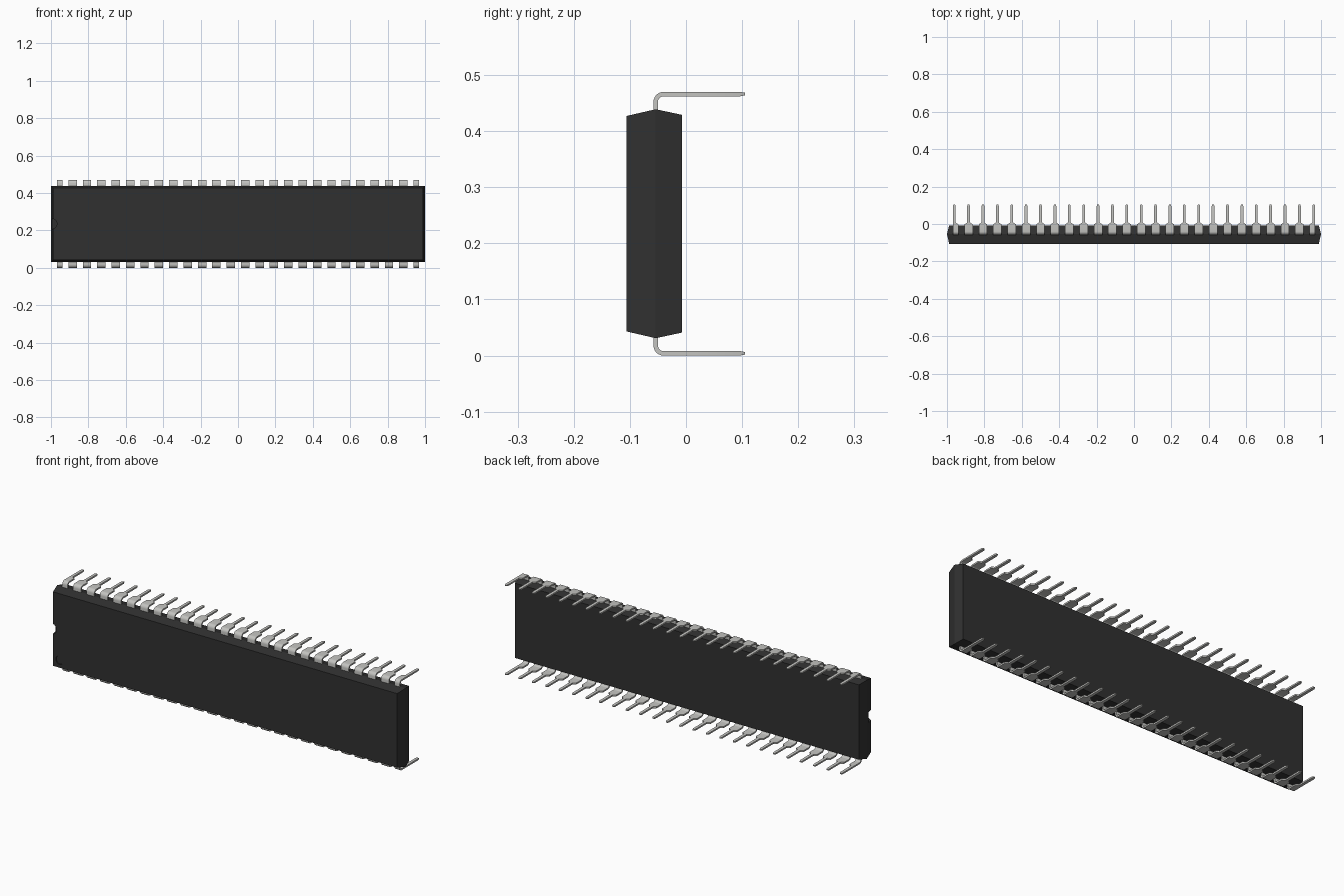
import bpy, bmesh, math

if "Cube" in bpy.data.objects:
    bpy.data.objects.remove(bpy.data.objects["Cube"], do_unlink=True)

MID_Z = 0.235          # centre height of the package
MID_Y = -0.054         # plane where the leads leave the body
PIN_COUNT, PITCH = 26, 0.0769


def make_material(name, color, metallic=0.0):
    mat = bpy.data.materials.new(name)
    mat.diffuse_color = color
    mat.use_nodes = True
    bsdf = next(n for n in mat.node_tree.nodes if n.type == 'BSDF_PRINCIPLED')
    bsdf.inputs["Base Color"].default_value = color
    bsdf.inputs["Metallic"].default_value = metallic
    return mat


def make_object(name, bm, mat):
    bmesh.ops.recalc_face_normals(bm, faces=bm.faces)
    mesh = bpy.data.meshes.new(name)
    bm.to_mesh(mesh)
    bm.free()
    mesh.materials.append(mat)
    obj = bpy.data.objects.new(name, mesh)
    bpy.context.collection.objects.link(obj)
    return obj


def select_only(obj):
    bpy.ops.object.select_all(action='DESELECT')
    obj.select_set(True)
    bpy.context.view_layer.objects.active = obj


def loft(bm, rings):
    """Skin a row of equal-sized point rings and cap both ends."""
    loops = [[bm.verts.new(p) for p in ring] for ring in rings]
    n = len(loops[0])
    for a, b in zip(loops, loops[1:]):
        for i in range(n):
            j = (i + 1) % n
            bm.faces.new((a[i], a[j], b[j], b[i]))
    bm.faces.new(loops[0][::-1])
    bm.faces.new(loops[-1])


black = make_material("black plastic", (0.030, 0.030, 0.030, 1))
metal = make_material("tinned metal", (0.55, 0.55, 0.53, 1))

# Moulded body: front face, widest parting line, back face
bm = bmesh.new()
loft(bm, [[(sx * hx, y, MID_Z + sz * hz)
           for sx, sz in ((-1, -1), (1, -1), (1, 1), (-1, 1))]
          for y, hx, hz in ((-0.106, 0.988, 0.192),
                            (MID_Y, 1.0, 0.204),
                            (-0.007, 0.988, 0.194))])
body = make_object("body", bm, black)


# Orientation notch and first-pin dimple, cut into the front face
def cut_round(name, x, z, radius, floor_y):
    bm = bmesh.new()
    loft(bm, [[(x + radius * math.cos(k * math.tau / 32), y,
                z + radius * math.sin(k * math.tau / 32)) for k in range(32)]
              for y in (-0.15, floor_y)])
    cutter = make_object(name, bm, black)
    cutter.hide_render = True
    select_only(body)
    mod = body.modifiers.new(name, 'BOOLEAN')
    mod.operation, mod.solver, mod.object = 'DIFFERENCE', 'EXACT', cutter
    bpy.ops.object.modifier_apply(modifier=mod.name)
    bpy.data.objects.remove(cutter, do_unlink=True)


cut_round("notch_cutter", -0.995, MID_Z, 0.027, -0.075)
cut_round("dimple_cutter", -0.950, 0.082, 0.022, -0.101)

# Lead: centre line stations as (y, height from middle, tangent angle, style)
THICK, BEND, TOP = 0.008, 0.014, 0.231
WIDE, THIN, TIP = 0.0225, 0.0075, 0.004
stations = [(MID_Y, 0.19, 0, WIDE)]
for k in range(7):
    a = k * math.pi / 12
    stations.append((MID_Y + BEND * (1 - math.cos(a)),
                     TOP - BEND * (1 - math.sin(a)), a, WIDE))
stations += [(y, TOP, math.pi / 2, w)
             for y, w in ((-0.002, WIDE), (0.008, THIN), (0.096, THIN), (0.105, TIP))]


def add_lead(bm, x, side, index):
    rings = []
    for y, h, a, w in stations:
        # end leads have a shoulder on their inner side only
        lo = min(w, THIN) if index == 0 else w
        hi = min(w, THIN) if index == PIN_COUNT - 1 else w
        t = THICK / 2 * (0.6 if w == TIP else 1)
        ny, nh = -math.cos(a) * t, math.sin(a) * t
        rings.append([(x - lo, y + ny, MID_Z + side * (h + nh)),
                      (x + hi, y + ny, MID_Z + side * (h + nh)),
                      (x + hi, y - ny, MID_Z + side * (h - nh)),
                      (x - lo, y - ny, MID_Z + side * (h - nh))])
    loft(bm, rings)


# Two rows of leads
for name, side in (("upper_leads", 1), ("lower_leads", -1)):
    bm = bmesh.new()
    for i in range(PIN_COUNT):
        add_lead(bm, (i - (PIN_COUNT - 1) / 2) * PITCH, side, i)
    row = make_object(name, bm, metal)
    select_only(row)
    bpy.ops.object.shade_smooth_by_angle(angle=math.radians(30))
